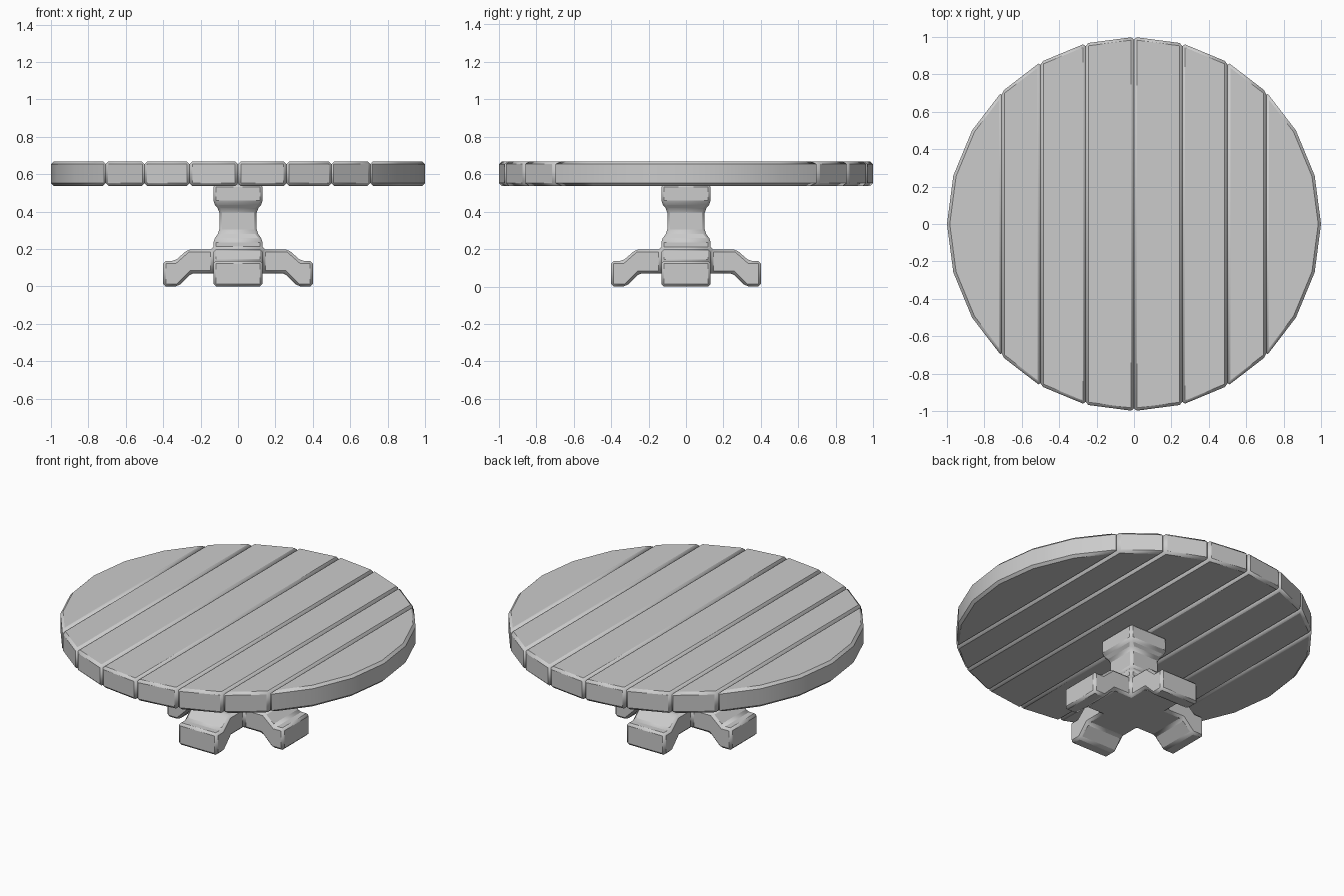
import bpy, bmesh, math

if "Cube" in bpy.data.objects:
    bpy.data.objects.remove(bpy.data.objects["Cube"])


def finish(name, bm, width):
    bmesh.ops.remove_doubles(bm, verts=bm.verts, dist=0.0005)
    bmesh.ops.recalc_face_normals(bm, faces=bm.faces)
    mesh = bpy.data.meshes.new(name)
    bm.to_mesh(mesh)
    bm.free()
    ob = bpy.data.objects.new(name, mesh)
    bpy.context.collection.objects.link(ob)
    mod = ob.modifiers.new("bevel", 'BEVEL')
    mod.width = width
    mod.segments = 1
    mod.limit_method = 'ANGLE'
    mod.angle_limit = math.radians(30)
    bpy.ops.object.select_all(action='DESELECT')
    ob.select_set(True)
    bpy.context.view_layer.objects.active = ob
    bpy.ops.object.shade_smooth_by_angle(angle=math.radians(30))


def plank(name, outline, z0, z1):
    bm = bmesh.new()
    face = bm.faces.new([bm.verts.new((x, y, z0)) for x, y in outline])
    ext = bmesh.ops.extrude_face_region(bm, geom=[face])["geom"]
    bmesh.ops.translate(bm, vec=(0, 0, z1 - z0),
                        verts=[v for v in ext if isinstance(v, bmesh.types.BMVert)])
    finish(name, bm, 0.015)


# Round top: a 24-sided disc split lengthwise into planks at its corners
def rim(i):
    a = math.radians(15 * i)
    return math.cos(a), math.sin(a)


Z0, Z1 = 0.537, 0.668
for i in range(3, 9):
    plank(f"plank_{i - 2}", [rim(i), rim(i + 1), rim(-i - 1), rim(-i)], Z0, Z1)
plank("end_plank_right", [rim(i) for i in range(-3, 4)], Z0, Z1)
plank("end_plank_left", [rim(i) for i in range(9, 16)], Z0, Z1)

# Pedestal: square column whose base runs into four bent feet
H = 0.132
bm = bmesh.new()
rings = []
for half, z in [(H, 0.07), (H, 0.198), (H, 0.248), (0.1, 0.29),
                (0.1, 0.408), (H, 0.446), (H, 0.545)]:
    rings.append([bm.verts.new((sx * half, sy * half, z))
                  for sx, sy in ((-1, -1), (1, -1), (1, 1), (-1, 1))])
bm.faces.new(rings[0])
bm.faces.new(rings[-1])
for lo, hi in zip(rings[1:], rings[2:]):
    for k in range(4):
        n = (k + 1) % 4
        bm.faces.new((lo[k], lo[n], hi[n], hi[k]))

# Feet, open where they join the column
foot = [(H, 0.07), (0.25, 0.07), (0.32, 0), (0.4, 0),
        (0.4, 0.136), (0.338, 0.136), (0.267, 0.198), (H, 0.198)]
for q in range(4):
    c, s = [(1, 0), (0, 1), (-1, 0), (0, -1)][q]
    sides = [[bm.verts.new((r * c - w * s, r * s + w * c, z)) for r, z in foot]
             for w in (-H, H)]
    a, b = sides
    for side in sides:
        bm.faces.new(side)
    for k in range(len(foot) - 1):
        bm.faces.new((a[k], a[k + 1], b[k + 1], b[k]))
finish("pedestal", bm, 0.014)
